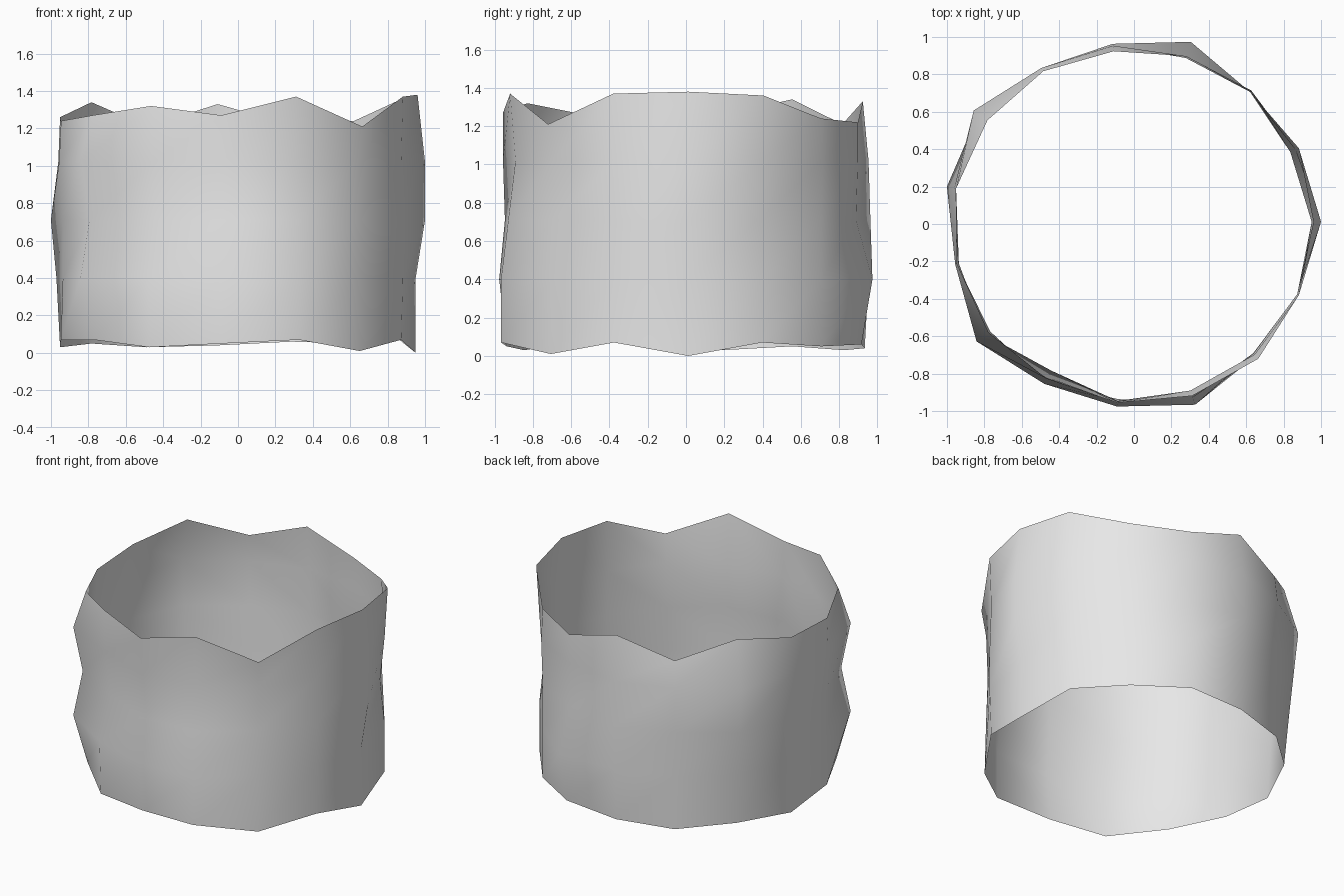
import bpy
import bmesh
from math import cos, sin, radians
from mathutils import Vector

default_cube = bpy.data.objects.get("Cube")
if default_cube:
    bpy.data.objects.remove(default_cube, do_unlink=True)

# Size of the open ring wall
BASE_RADIUS = 0.96
TOP_HEIGHT = 1.30
MIDDLE_HEIGHTS = (0.40, 0.71, 1.02)
TURN = 0.7  # small rotation of all columns, in degrees

# One row per upright column, counter-clockwise from +x, in hundredths:
# dents and bulges from bottom to top, then the lower and upper rim offsets
COLUMNS = (
    ((-1, -1, 4, 4, 0), 0, 8),
    ((-1, -1, -4, -1, 1), 7, 6),
    ((-2, -2, -2, -1, -2), 5, -6),
    ((0, 6, -3, -2, -2), 6, -8),
    ((-2, 0, 1, 0, -3), 4, 3),
    ((0, 0, 0, 1, -1), 3, -9),
    ((0, 3, 6, 9, 0), 5, 4),
    ((1, 3, 6, 2, 1), 3, -4),
    ((1, 0, 0, 2, 1), 7, -6),
    ((0, 9, 3, 9, 1), 7, -3),
    ((1, 2, -6, -2, -1), 3, 2),
    ((-2, 2, -1, 0, 0), 5, -3),
    ((6, 6, 2, -2, 1), 7, 7),
    ((0, -1, -2, -1, 2), 1, -9),
    ((-1, 0, 0, -1, 0), 7, 7),
)


def make_material(name, color):
    """Create a plain matte material in one flat colour."""
    material = bpy.data.materials.new(name)
    material.use_nodes = True
    material.diffuse_color = color
    shader = material.node_tree.nodes["Principled BSDF"]
    shader.inputs["Base Color"].default_value = color
    shader.inputs["Roughness"].default_value = 0.8
    return material


def column_points(index, bulges, low, high):
    """Return the points of one upright column, from bottom to top."""
    angle = radians(index * 360 / len(COLUMNS) + TURN)
    outward = Vector((cos(angle), sin(angle), 0))
    heights = (low / 100, *MIDDLE_HEIGHTS, TOP_HEIGHT + high / 100)
    return [outward * (BASE_RADIUS + bulge / 100) + Vector((0, 0, height))
            for bulge, height in zip(bulges, heights)]


def build_wall(name, material):
    """Join the columns into a thin tube that is open at both ends."""
    bm = bmesh.new()
    columns = [[bm.verts.new(point) for point in column_points(i, *column)]
               for i, column in enumerate(COLUMNS)]
    for i, here in enumerate(columns):
        after = columns[(i + 1) % len(columns)]
        for level in range(len(here) - 1):
            face = bm.faces.new((here[level], after[level],
                                 after[level + 1], here[level + 1]))
            face.smooth = True
    mesh = bpy.data.meshes.new(name)
    bm.to_mesh(mesh)
    bm.free()
    mesh.materials.append(material)
    wall = bpy.data.objects.new(name, mesh)
    bpy.context.collection.objects.link(wall)
    return wall


# Ragged open wall
light_grey = make_material("light_grey", (0.8, 0.8, 0.8, 1.0))
build_wall("ragged_ring_wall", light_grey)
